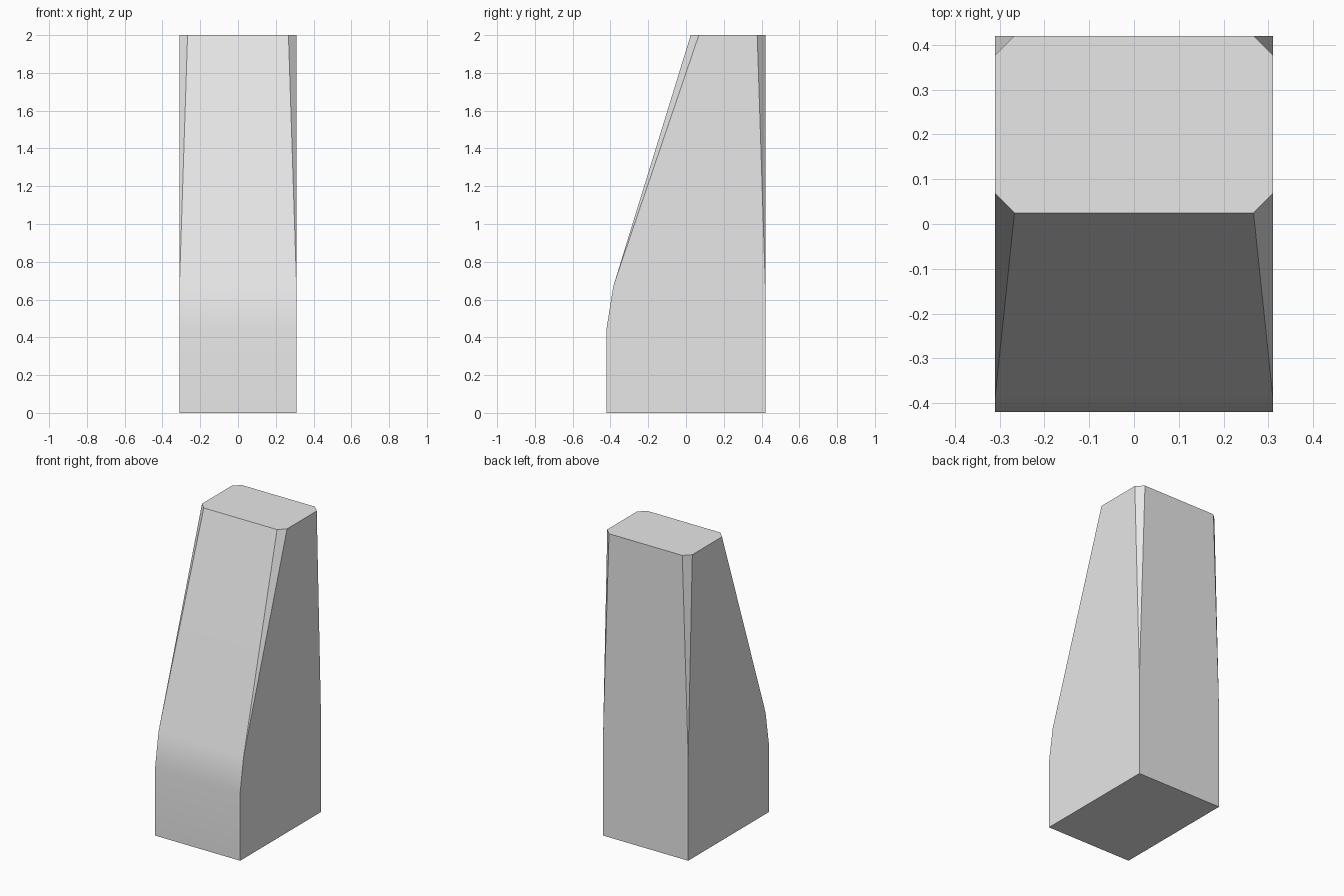
import bpy, bmesh
from mathutils import Vector

cube = bpy.data.objects.get("Cube")
if cube:
    bpy.data.objects.remove(cube, do_unlink=True)

HALF_W, BACK, TOP = 0.31, 0.42, 2.0
SHOULDER = 0.67        # height where the corner chamfers begin
SHOULDER_Y = -0.385
CREST_Y = 0.025        # front edge of the top face
CHAMFER = 0.043

# Grey plaster material
grey = bpy.data.materials.new("plain_grey")
grey.use_nodes = True
colour = (0.8, 0.8, 0.8, 1)
grey.diffuse_color = colour
grey.node_tree.nodes["Principled BSDF"].inputs["Base Color"].default_value = colour

# Side profile (y, z) extruded across the width
profile = [(-BACK, 0), (BACK, 0), (BACK, TOP), (CREST_Y, TOP),
           (SHOULDER_Y, SHOULDER), (-BACK, 0.45)]
bm = bmesh.new()
side = bm.faces.new([bm.verts.new((-HALF_W, y, z)) for y, z in profile])
new = bmesh.ops.extrude_face_region(bm, geom=[side])["geom"]
bmesh.ops.translate(bm, vec=(2 * HALF_W, 0, 0),
                    verts=[v for v in new if isinstance(v, bmesh.types.BMVert)])
bmesh.ops.recalc_face_normals(bm, faces=bm.faces)


def cut_corner(sx, foot_y, crest_y, inset):
    """Slice off one upright corner with a chamfer widening to the top."""
    foot = Vector((sx * HALF_W, foot_y, SHOULDER))
    a = Vector((sx * (HALF_W - CHAMFER), crest_y, TOP))
    b = Vector((sx * HALF_W, crest_y + inset, TOP))
    normal = (a - foot).cross(b - foot).normalized()
    if normal.x * sx < 0:
        normal.negate()
    cut = bmesh.ops.bisect_plane(bm, geom=bm.verts[:] + bm.edges[:] + bm.faces[:],
                                 dist=1e-4, plane_co=foot, plane_no=normal,
                                 clear_outer=True)["geom_cut"]
    edges = [e for e in cut if isinstance(e, bmesh.types.BMEdge) and e.is_boundary]
    bmesh.ops.holes_fill(bm, edges=edges)


# Tapered chamfers on all four corners
for sx in (-1, 1):
    cut_corner(sx, SHOULDER_Y, CREST_Y, CHAMFER)
    cut_corner(sx, BACK, BACK, -CHAMFER)
bmesh.ops.recalc_face_normals(bm, faces=bm.faces)

mesh = bpy.data.meshes.new("tapered_block")
bm.to_mesh(mesh)
bm.free()
mesh.materials.append(grey)
block = bpy.data.objects.new("tapered_block", mesh)
bpy.context.collection.objects.link(block)

# Smooth only the gentle bend on the front
bpy.context.view_layer.objects.active = block
block.select_set(True)
bpy.ops.object.shade_smooth_by_angle(angle=0.45)
weighted = block.modifiers.new("weighted_normals", 'WEIGHTED_NORMAL')
weighted.keep_sharp = True
